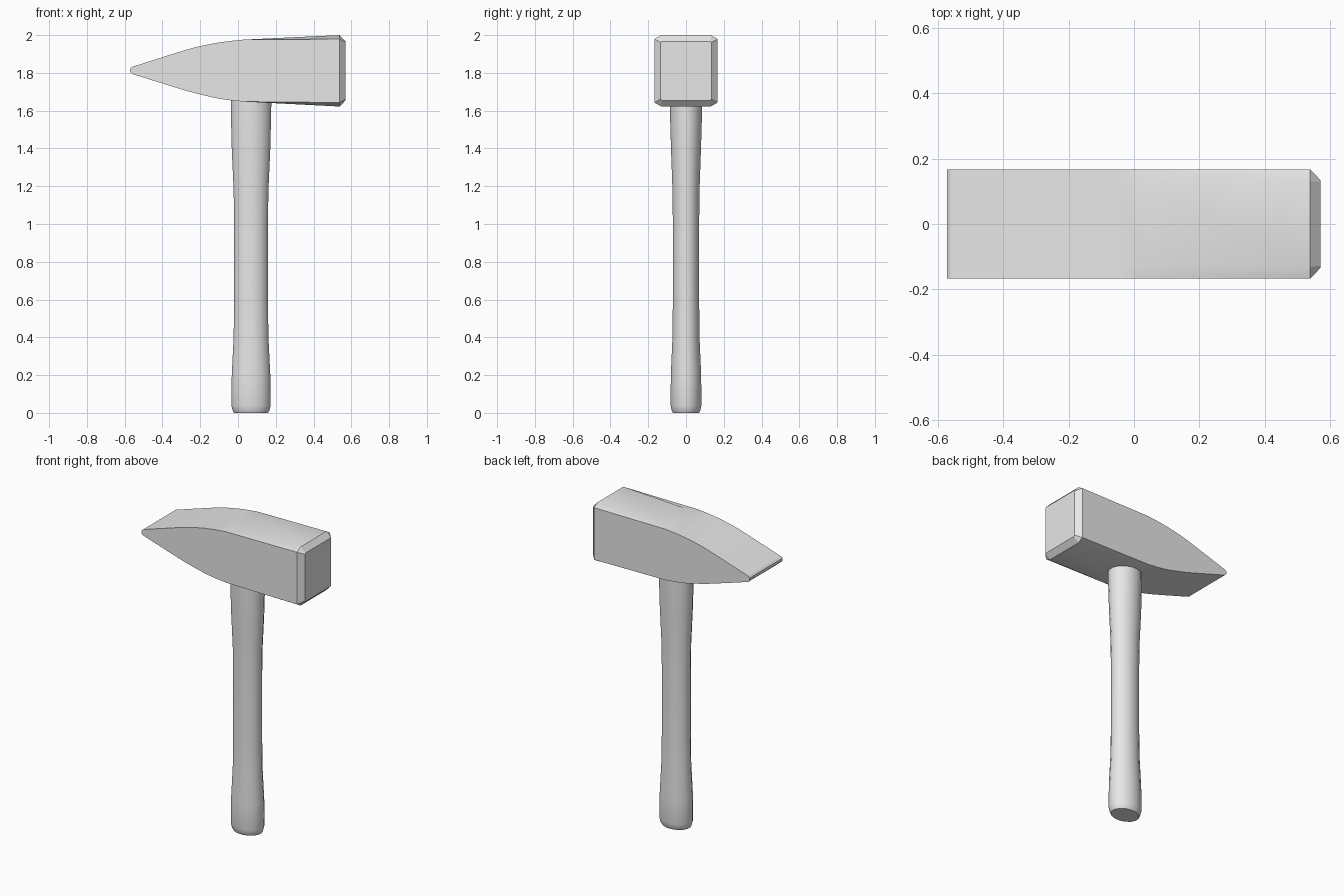
import bpy, bmesh, math

if "Cube" in bpy.data.objects:
    bpy.data.objects.remove(bpy.data.objects["Cube"])

steel = bpy.data.materials.new("plain grey")
steel.diffuse_color = (0.8, 0.8, 0.8, 1)
steel.use_nodes = True
steel.node_tree.nodes["Principled BSDF"].inputs["Base Color"].default_value = steel.diffuse_color


def loft(name, rings, angle):
    """Skin equal-length rings of points and cap both ends."""
    bm = bmesh.new()
    loops = [[bm.verts.new(p) for p in ring] for ring in rings]
    n = len(loops[0])
    for a, b in zip(loops, loops[1:]):
        for i in range(n):
            j = (i + 1) % n
            bm.faces.new((a[i], a[j], b[j], b[i]))
    bm.faces.new(loops[0])
    bm.faces.new(loops[-1])
    bmesh.ops.recalc_face_normals(bm, faces=bm.faces)
    mesh = bpy.data.meshes.new(name)
    bm.to_mesh(mesh)
    bm.free()
    mesh.materials.append(steel)
    obj = bpy.data.objects.new(name, mesh)
    bpy.context.collection.objects.link(obj)
    bpy.ops.object.select_all(action='DESELECT')
    obj.select_set(True)
    bpy.context.view_layer.objects.active = obj
    bpy.ops.object.shade_smooth_by_angle(angle=math.radians(angle))
    return obj


def head_ring(x, low, high, cz, w=0.167, cy=0.036):
    """Rectangle across the head with chamfered corners."""
    v = w - cy
    return [(x, -v, low), (x, v, low), (x, w, low + cz), (x, w, high - cz),
            (x, v, high), (x, -v, high), (x, -w, high - cz), (x, -w, low + cz)]


# Hammer head: wedge tip on the left, striking face on the right
head = [
    (-0.571, 1.805, 1.822, 0), (-0.560, 1.794, 1.832, 0),
    (-0.40, 1.744, 1.883, 0), (-0.27, 1.704, 1.924, 0),
    (-0.20, 1.686, 1.942, 0), (-0.12, 1.667, 1.958, 0),
    (-0.05, 1.656, 1.968, 0), (0.03, 1.648, 1.976, 0),
    (0.538, 1.622, 2.0, 0.021), (0.570, 1.655, 1.967, 0.006, 0.134, 0.006),
]
loft("hammer_head", [head_ring(*s) for s in head], 20)

# Handle: oval shaft, waisted in the middle, rounded at the foot
shaft = [
    (0.0, 0.092, 0.071), (0.012, 0.099, 0.077), (0.04, 0.106, 0.083),
    (0.20, 0.104, 0.082), (0.40, 0.094, 0.073), (0.60, 0.091, 0.071),
    (0.80, 0.091, 0.071), (1.0, 0.091, 0.071), (1.18, 0.094, 0.073),
    (1.40, 0.104, 0.081), (1.60, 0.109, 0.087), (1.75, 0.110, 0.088),
]
SIDES = 16
turns = [2 * math.pi * (i + 0.5) / SIDES for i in range(SIDES)]
loft("handle", [[(0.069 + rx * math.cos(t), ry * math.sin(t), z) for t in turns]
                for z, rx, ry in shaft], 30)
